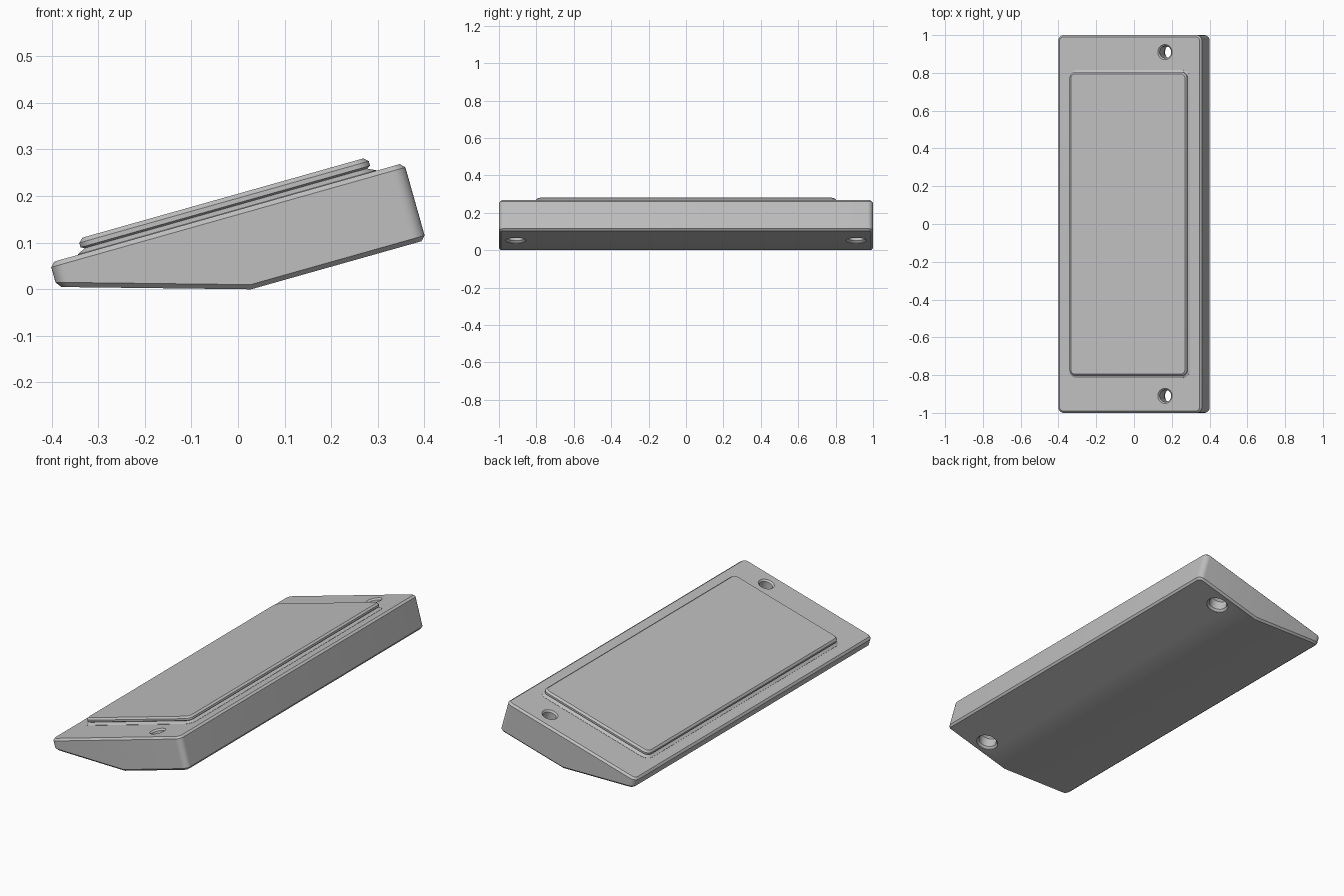
import bpy, bmesh
from math import cos, sin, pi, radians
from mathutils import Matrix

if "Cube" in bpy.data.objects:
    bpy.data.objects.remove(bpy.data.objects["Cube"])

# Everything is built level, with its top at zero, then tilted into place
TILT = Matrix.Translation((-0.0235, 0, 0.164)) @ Matrix.Rotation(-radians(15.75), 4, 'Y')

grey = bpy.data.materials.new("plain grey")
grey.use_nodes = True
grey.diffuse_color = (0.52, 0.52, 0.52, 1)
grey.node_tree.nodes["Principled BSDF"].inputs["Base Color"].default_value = (0.52, 0.52, 0.52, 1)


def finish(bm, name):
    bmesh.ops.recalc_face_normals(bm, faces=bm.faces)
    bm.transform(TILT)
    mesh = bpy.data.meshes.new(name)
    bm.to_mesh(mesh)
    bm.free()
    mesh.materials.append(grey)
    obj = bpy.data.objects.new(name, mesh)
    bpy.context.collection.objects.link(obj)
    return obj


def smooth(obj):
    bpy.ops.object.select_all(action='DESELECT')
    obj.select_set(True)
    bpy.context.view_layer.objects.active = obj
    bpy.ops.object.shade_smooth_by_angle(angle=radians(25))


def loft(name, layers, centre=(0, 0), steps=8):
    """Stack of rounded rectangles: half width, half length, corner radius, height."""
    bm = bmesh.new()
    rings = []
    for hx, hy, r, z in layers:
        ring = []
        for corner, (sx, sy) in enumerate([(1, 1), (-1, 1), (-1, -1), (1, -1)]):
            for i in range(steps):
                a = pi / 2 * (corner + (i + 0.5) / steps)
                ring.append(bm.verts.new((centre[0] + sx * (hx - r) + r * cos(a),
                                          centre[1] + sy * (hy - r) + r * sin(a), z)))
        rings.append(ring)
    for low, high in zip(rings, rings[1:]):
        for i in range(len(low)):
            j = (i + 1) % len(low)
            bm.faces.new((low[i], low[j], high[j], high[i]))
    bm.faces.new(rings[0][::-1])
    bm.faces.new(rings[-1])
    return finish(bm, name)


# Wedge body: side profile extruded along its length
bm = bmesh.new()
profile = [(-0.395, 0), (0.395, 0), (0.395, -0.172), (0.005, -0.172), (-0.395, -0.054)]
side = bm.faces.new([bm.verts.new((x, -1, z)) for x, z in profile])
moved = bmesh.ops.extrude_face_region(bm, geom=[side])["geom"]
bmesh.ops.translate(bm, verts=[v for v in moved if isinstance(v, bmesh.types.BMVert)], vec=(0, 2, 0))
bmesh.ops.recalc_face_normals(bm, faces=bm.faces)

# Rounded upright corners
upright = [e for e in bm.edges
           if abs(e.verts[0].co.z - e.verts[1].co.z) > 0.04
           and abs(e.verts[0].co.x - e.verts[1].co.x) < 0.01]
bmesh.ops.bevel(bm, geom=upright, offset=0.03, segments=8, profile=0.5,
                affect='EDGES', clamp_overlap=False)

# Chamfered top and bottom rims
bm.normal_update()
rim = [e for e in bm.edges
       if len(e.link_faces) == 2
       and sum(abs(f.normal.z) > 0.5 for f in e.link_faces) == 1]
bmesh.ops.bevel(bm, geom=rim, offset=0.01, segments=1, affect='EDGES', clamp_overlap=False)
body = finish(bm, "wedge_body")

# Screw holes with a chamfered mouth and a counterbore underneath
hole_profile = [(0.055, -0.2), (0.055, -0.170), (0.045, -0.160), (0.045, -0.11),
                (0.032, -0.10), (0.032, -0.008), (0.041, 0.001), (0.041, 0.02)]
for y in (-0.91, 0.91):
    cutter = loft("hole_cutter", [(r, r, r, z) for r, z in hole_profile], (0.195, y))
    cutter.hide_render = True
    cut = body.modifiers.new("hole", 'BOOLEAN')
    cut.operation = 'DIFFERENCE'
    cut.solver = 'EXACT'
    cut.object = cutter
    bpy.context.view_layer.objects.active = body
    bpy.ops.object.modifier_apply(modifier=cut.name)
    bpy.data.objects.remove(cutter)
smooth(body)

# Raised panel: flared foot, narrow neck, chamfered plate
panel_profile = [(0.333, -0.004), (0.333, 0.001), (0.315, 0.010), (0.323, 0.014),
                 (0.323, 0.024), (0.313, 0.033)]
panel = loft("raised_panel", [(h, h + 0.482, h - 0.29, z) for h, z in panel_profile])
smooth(panel)
